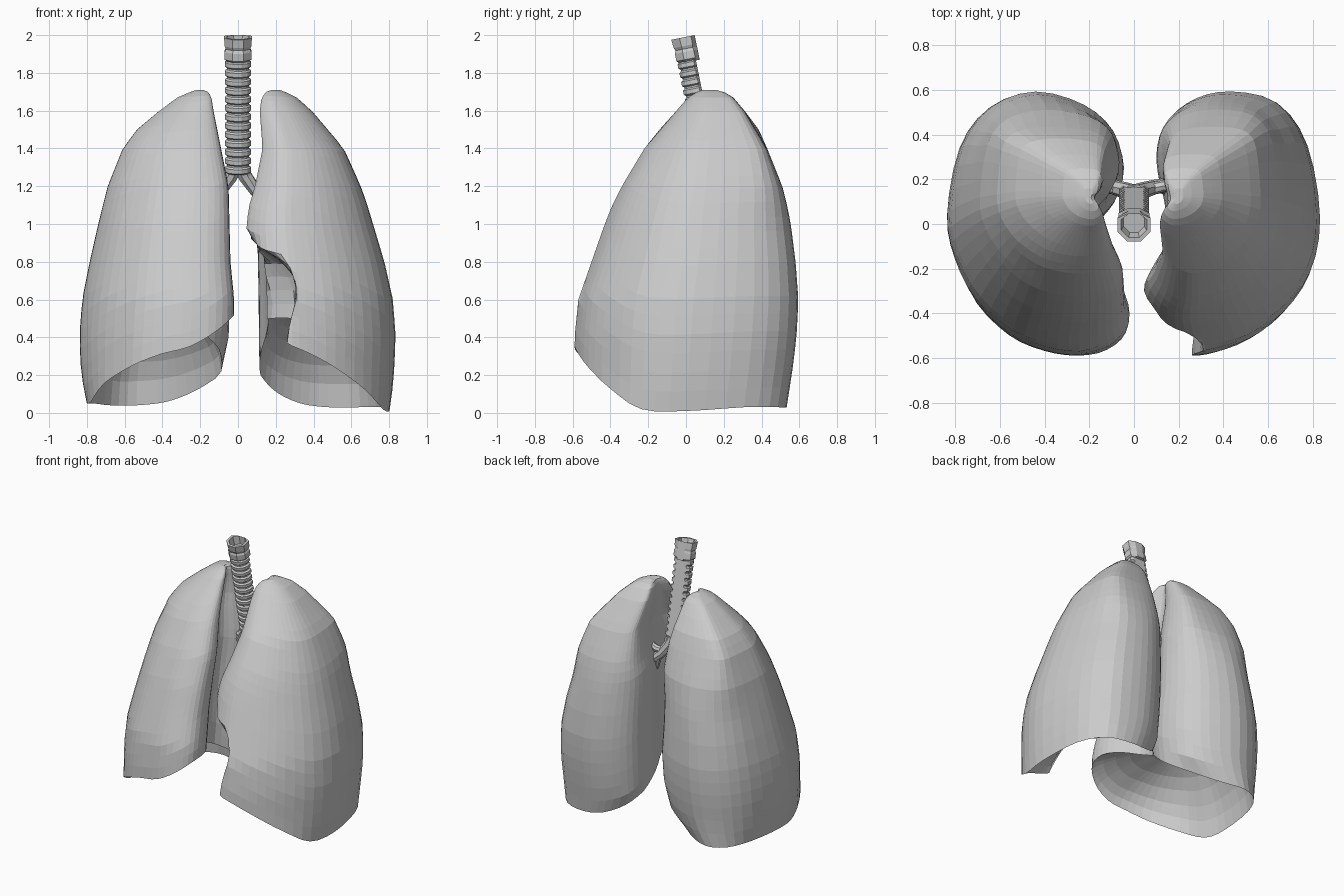
import bpy, bmesh, math
from mathutils import Vector

if "Cube" in bpy.data.objects:
    bpy.data.objects.remove(bpy.data.objects["Cube"])


def loft(name, rings, cap_start=True, cap_end=True):
    """Skin a list of equal-length closed rings; caps are fans to the ring centre."""
    bm = bmesh.new()
    vs = [[bm.verts.new(p) for p in r] for r in rings]
    n = len(rings[0])
    for a, b in zip(vs, vs[1:]):
        for i in range(n):
            j = (i + 1) % n
            bm.faces.new((a[i], a[j], b[j], b[i]))
    for use, ring, src in ((cap_start, vs[0], rings[0]), (cap_end, vs[-1], rings[-1])):
        if use:
            c = bm.verts.new(sum((Vector(p) for p in src), Vector()) / n)
            for i in range(n):
                bm.faces.new((ring[i], ring[(i + 1) % n], c))
    bmesh.ops.recalc_face_normals(bm, faces=bm.faces)
    me = bpy.data.meshes.new(name)
    bm.to_mesh(me)
    bm.free()
    ob = bpy.data.objects.new(name, me)
    bpy.context.collection.objects.link(ob)
    return ob


def smooth_loop(pts, sub):
    """Closed Catmull-Rom resampling."""
    p = [Vector(q) for q in pts]
    n, out = len(p), []
    for i in range(n):
        a, b, c, d = p[i - 1], p[i], p[(i + 1) % n], p[(i + 2) % n]
        for k in range(sub):
            t = k / sub
            out.append(0.5 * (2 * b + (c - a) * t + (2 * a - 5 * b + 4 * c - d) * t * t
                              + (3 * b - a - 3 * c + d) * t ** 3))
    return out


def table(rows, z):
    """Linear lookup in rows of (z, values...) sorted upward."""
    z = min(max(z, rows[0][0]), rows[-1][0])
    for a, b in zip(rows, rows[1:]):
        if z <= b[0]:
            f = (z - a[0]) / (b[0] - a[0])
            return [u + (v - u) * f for u, v in zip(a[1:], b[1:])]


def lung(name, side, outline, bounds, peak, notch=None, levels=24):
    loop = smooth_loop(outline, 3)
    xs, ys = [p.x for p in loop], [p.y for p in loop]
    lo, hi = (min(xs), min(ys)), (max(xs), max(ys))

    def place(p, z):
        x0, x1, y0, y1 = table(bounds, z)
        u = 2 * (p.x - lo[0]) / (hi[0] - lo[0]) - 1
        v = 2 * (p.y - lo[1]) / (hi[1] - lo[1]) - 1
        # the upper part is squarer towards the back
        a = 0.3 * min(max((z - 1.0) / 0.4, 0), 1) * min(max(v + 0.3, 0), 1)
        u, v = u * (1 + a * (1 - u * u)), v * (1 + a * (1 - v * v))
        x = x0 + (u + 1) / 2 * (x1 - x0)
        y = y0 + (v + 1) / 2 * (y1 - y0)
        if notch and z < notch[-1][0]:
            f = min(max((-0.08 - y) / 0.22, 0), 1)
            x = max(x, 0.05 + (table(notch, z)[0] - 0.05) * f)
        return Vector((side * x, y, z))

    # outer wall, from the wavy lower rim to the apex
    wall = []
    for i in range(levels + 1):
        t = 1 - (1 - i / levels) ** 1.5
        wall.append([place(p, max(p.z, 0) + (1.71 - max(p.z, 0)) * t) for p in loop])
    # hollow underside rising from the rim to a dome
    rim = wall[0]
    top = Vector((side * 0.43, 0.06, peak))
    dome = []
    for s in (0.95, 0.8, 0.6, 0.4, 0.25, 0.12, 0.04):
        rise = (1 - (1 - s) ** 2) ** 0.55
        dome.append([Vector((r.x + (top.x - r.x) * s, r.y + (top.y - r.y) * s,
                             r.z + (top.z - r.z) * rise)) for r in rim])
    return loft(name, dome + wall)


# lung on the -x side: outline (x, y, rim height) and bounds (z, x0, x1, y0, y1)
lung("lung_three_lobed", -1,
     [(.45, .60, .04), (.65, .53, .04), (.78, .35, .05), (.835, .05, .05), (.80, -.15, .06),
      (.70, -.35, .16), (.55, -.50, .25), (.40, -.57, .31), (.25, -.595, .35), (.12, -.57, .43),
      (.04, -.50, .50), (.03, -.38, .52), (.09, -.26, .51), (.18, -.15, .48), (.18, -.02, .42),
      (.09, .10, .34), (.05, .25, .22), (.10, .42, .12), (.23, .54, .06)],
     [(0, .30, .79, -.59, .53), (.05, .24, .80, -.59, .535), (.2, .07, .83, -.59, .56),
      (.4, .025, .84, -.59, .585), (.6, .02, .825, -.57, .595), (.8, .04, .785, -.50, .58),
      (1.0, .045, .74, -.43, .555), (1.2, .05, .69, -.34, .51), (1.4, .09, .61, -.22, .43),
      (1.5, .11, .535, -.14, .385), (1.6, .13, .415, -.05, .31), (1.67, .14, .32, .01, .25),
      (1.7, .16, .25, .06, .20), (1.71, .185, .22, .09, .16)], 0.56)

# lung on the +x side, with the heart notch
lung("lung_two_lobed", 1,
     [(.45, .60, .03), (.65, .55, .03), (.78, .36, .03), (.835, .03, .01), (.79, -.22, .02),
      (.67, -.40, .13), (.52, -.52, .24), (.37, -.58, .32), (.25, -.595, .37), (.13, -.54, .42),
      (.05, -.43, .48), (.09, -.32, .50), (.15, -.21, .50), (.165, -.06, .48), (.15, .08, .40),
      (.12, .21, .30), (.12, .36, .20), (.17, .48, .11), (.29, .57, .05)],
     [(0, .16, .80, -.59, .53), (.05, .12, .81, -.59, .535), (.2, .05, .825, -.59, .56),
      (.4, .045, .835, -.59, .585), (.6, .045, .82, -.57, .595), (.8, .045, .775, -.50, .58),
      (1.0, .045, .715, -.43, .555), (1.1, .06, .685, -.39, .535), (1.2, .09, .65, -.34, .51),
      (1.4, .13, .56, -.22, .43), (1.6, .115, .39, -.05, .31), (1.67, .125, .31, .01, .25),
      (1.7, .15, .25, .06, .20), (1.71, .18, .22, .09, .16)], 0.53,
     notch=[(0, .26), (.4, .26), (.5, .28), (.6, .31), (.7, .305), (.78, .27), (.83, .19), (.88, .11),
            (.95, .05)])


# windpipe: ribbed in front, flat at the back, leaning backwards as it descends
def pipe_ring(z, r, tilt=0.0, sides=12, flat=0.03):
    cy = (1.97 - z) * 0.205
    ring = []
    for k in range(sides):
        a = 2 * math.pi * (k + 0.5) / sides
        y = min(r * math.sin(a), flat)
        ring.append((r * math.cos(a), cy + y, z + tilt * y))
    return ring


rings = []
count = 13
for i in range(count):
    z = 1.27 + i * 0.0465
    for dz, r in ((0, .059), (.008, .070), (.030, .070), (.038, .059)):
        rings.append(pipe_ring(z + dz, r, 0.2))
loft("windpipe", rings)

# open collar at the top of the windpipe
loft("windpipe_collar",
     [pipe_ring(z, r, 0.2, 8, 0.05) for z, r in
      ((1.86, .058), (1.875, .076), (1.915, .076), (1.93, .069), (1.945, .076), (1.99, .08),
       (1.99, .062), (1.93, .05))])


# bronchi: tapered tubes along short paths
def tube(name, path, radii, sides=8):
    pts = [Vector(p) for p in path]
    out = []
    for i, (p, r) in enumerate(zip(pts, radii)):
        d = pts[min(i + 1, len(pts) - 1)] - pts[max(i - 1, 0)]
        q = d.to_track_quat('Z', 'Y')
        out.append([p + q @ Vector((r * math.cos(a), r * math.sin(a), 0))
                    for a in (2 * math.pi * k / sides for k in range(sides))])
    return loft(name, out)


for s, label in ((-1, "a"), (1, "b")):
    tube("main_bronchus_" + label,
         [(s * .01, .135, 1.31), (s * .04, .15, 1.25), (s * .09, .165, 1.18), (s * .17, .18, 1.11),
          (s * .25, .18, 1.04)], (.045, .038, .033, .03, .022))
    tube("upper_branch_" + label,
         [(s * .07, .155, 1.2), (s * .13, .17, 1.21), (s * .22, .18, 1.26)], (.028, .026, .02))
    tube("lower_branch_" + label,
         [(s * .11, .17, 1.16), (s * .15, .15, 1.05), (s * .21, .12, .93)], (.026, .024, .018))
